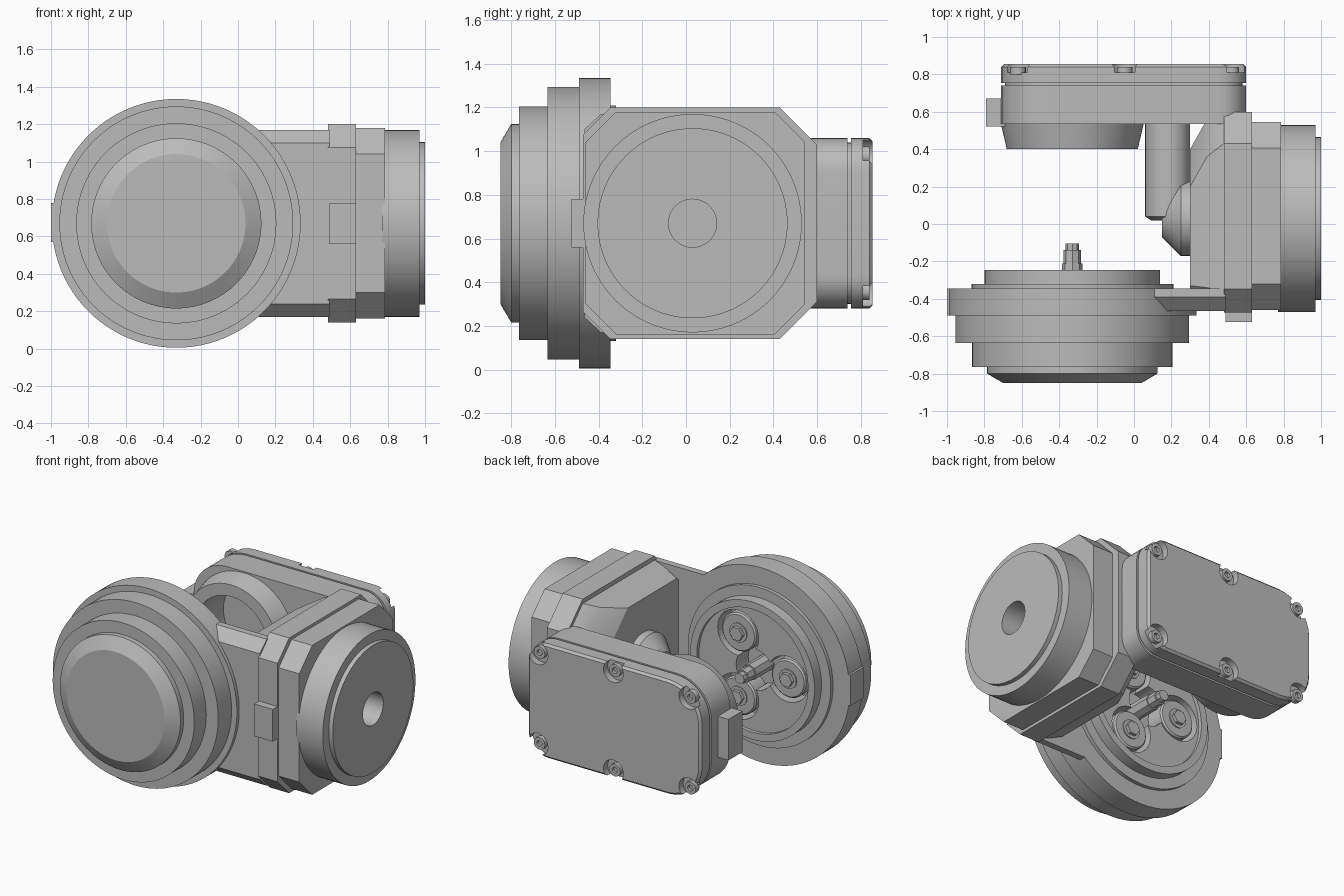
import bpy, bmesh, math
from math import cos, sin, pi, radians

if "Cube" in bpy.data.objects:
    bpy.data.objects.remove(bpy.data.objects["Cube"], do_unlink=True)

GREY = (0.5, 0.5, 0.5, 1)
mat = bpy.data.materials.new("plain grey")
mat.use_nodes = True
mat.diffuse_color = GREY
mat.node_tree.nodes["Principled BSDF"].inputs["Base Color"].default_value = GREY

MID = 0.67        # height of every main axis
DISC_X = -0.33    # axis of the front drum
HUB_Y = 0.03      # axis of the side drum


def loft(name, loops):
    """Skin a stack of equal point loops and cap both ends."""
    bm = bmesh.new()
    rows = [[bm.verts.new(p) for p in loop] for loop in loops]
    n = len(rows[0])
    for a, b in zip(rows, rows[1:]):
        for i in range(n):
            j = (i + 1) % n
            bm.faces.new((a[i], a[j], b[j], b[i]))
    bm.faces.new(rows[0])
    bm.faces.new(rows[-1])
    bmesh.ops.recalc_face_normals(bm, faces=bm.faces)
    mesh = bpy.data.meshes.new(name)
    bm.to_mesh(mesh)
    bm.free()
    mesh.materials.append(mat)
    ob = bpy.data.objects.new(name, mesh)
    bpy.context.collection.objects.link(ob)
    return ob


def turned_y(name, x, z, profile, n=64):
    """Round part about a y axis; profile holds (y, radius)."""
    angles = [2 * pi * i / n for i in range(n)]
    return loft(name, [[(x + r * cos(a), y, z + r * sin(a)) for a in angles] for y, r in profile])


def turned_x(name, profile, n=64):
    """Round part about the side axis; profile holds (x, radius)."""
    angles = [2 * pi * i / n for i in range(n)]
    return loft(name, [[(x, HUB_Y + r * cos(a), MID + r * sin(a)) for a in angles] for x, r in profile])


def box(name, x0, x1, y0, y1, z0, z1):
    return loft(name, [[(x, y0, z0), (x, y1, z0), (x, y1, z1), (x, y0, z1)] for x in (x0, x1)])


def octagon(x, y0, y1, half, front, back):
    """Chamfered section across x, with separate front and back chamfers."""
    top = [(y0, half - front), (y0 + front, half), (y1 - back, half), (y1, half - back)]
    both = top + [(y, -h) for y, h in reversed(top)]
    return [(x, y, MID + h) for y, h in both]


def rounded(y, inset):
    """Rounded outline of the rear housing, softer on its right end."""
    pts = []
    for sx, sz, x, r, start in ((1, 1, 0.6, 0.15, 0), (-1, 1, -0.71, 0.25, 90),
                                (-1, -1, -0.71, 0.25, 180), (1, -1, 0.6, 0.15, 270)):
        cx, cz = x - sx * r, MID + sz * (0.39 - r)
        for k in range(9):
            a = radians(start + 90 * k / 8)
            pts.append((cx + (r - inset) * cos(a), y, cz + (r - inset) * sin(a)))
    return pts


def cut(ob, cutter):
    mod = ob.modifiers.new("cut", "BOOLEAN")
    mod.operation = "DIFFERENCE"
    mod.solver = "EXACT"
    mod.object = cutter
    cutter.hide_render = True
    bpy.context.view_layer.objects.active = ob
    bpy.ops.object.modifier_apply(modifier=mod.name)
    bpy.data.objects.remove(cutter, do_unlink=True)


# Stepped front drum
drum = turned_y("front_drum", DISC_X, MID, [
    (-0.85, 0.37), (-0.80, 0.455), (-0.765, 0.455), (-0.765, 0.535), (-0.635, 0.535),
    (-0.635, 0.625), (-0.49, 0.625), (-0.49, 0.665), (-0.345, 0.665), (-0.345, 0.54),
    (-0.32, 0.54), (-0.32, 0.47), (-0.245, 0.47), (-0.245, 0.42), (-0.27, 0.42)], 96)
box("drum_tab", -1.0, -0.95, -0.49, -0.345, 0.57, 0.78)

# Three planet rollers in pockets behind the drum, around a centre shaft
cut(drum, turned_y("centre_pocket", DISC_X, MID, [(-0.4, 0.14), (-0.2, 0.14)], 32))
for i, deg in enumerate((60, 180, 300)):
    x, z = DISC_X + 0.25 * cos(radians(deg)), MID + 0.25 * sin(radians(deg))
    cut(drum, turned_y("pocket", x, z, [(-0.4, 0.155), (-0.2, 0.155)], 32))
    turned_y(f"planet_roller_{i}", x, z, [(-0.41, 0.13), (-0.285, 0.13), (-0.275, 0.12)], 32)
    turned_y(f"roller_washer_{i}", x, z, [(-0.28, 0.065), (-0.268, 0.065)], 24)
    turned_y(f"roller_bolt_{i}", x, z, [(-0.28, 0.048), (-0.245, 0.048)], 6)
turned_y("centre_shaft", DISC_X, MID, [(-0.41, 0.055), (-0.21, 0.055), (-0.21, 0.047),
                                       (-0.14, 0.047), (-0.14, 0.037), (-0.105, 0.037)], 8)

# Chamfered arm from drum to body
arm_section = [(-0.345, 0.5), (-0.39, 0.5), (-0.465, 0.43),
               (-0.465, -0.43), (-0.39, -0.5), (-0.345, -0.5)]
loft("arm", [[(x, y, MID + h) for y, h in arm_section] for x in (0.1, 0.49)])

# Faceted body, side drum and inner hub
loft("body", [octagon(0.3, -0.35, 0.40, 0.43, 0.02, 0.2), octagon(0.39, -0.40, 0.56, 0.47, 0.06, 0.2),
              octagon(0.48, -0.46, 0.6, 0.50, 0.1, 0.17)])
loft("body_flange", [octagon(x, -0.472, 0.6, 0.53, 0.125, 0.17) for x in (0.48, 0.63)])
loft("body_collar", [octagon(x, -0.46, 0.545, 0.51, 0.14, 0.14) for x in (0.63, 0.785)])
box("body_tab", 0.49, 0.63, -0.525, -0.46, 0.56, 0.78)
turned_x("side_drum", [(0.77, 0.5), (0.97, 0.5), (0.97, 0.435), (1.0, 0.435), (1.0, 0.11), (0.8, 0.11)], 96)
turned_x("inner_hub", [(0.15, 0.1), (0.25, 0.2), (0.32, 0.2)], 48)
turned_y("pinion_shaft", 0.18, MID, [(0.02, 0.09), (0.04, 0.12), (0.56, 0.12)], 32)

# Rear housing with an open round seat facing the drum
housing = loft("rear_housing", [rounded(0.535, 0), rounded(0.74, 0)])
cut(housing, turned_y("seat_bore", DISC_X, MID, [(0.4, 0.27), (0.70, 0.27)], 64))
seat = turned_y("motor_seat", DISC_X, MID, [(0.4, 0.35), (0.55, 0.385)])
cut(seat, turned_y("seat_hole", DISC_X, MID, [(0.3, 0.27), (0.6, 0.27)]))
box("housing_tab", -0.79, -0.69, 0.52, 0.67, 0.53, 0.81)
loft("cover_gasket", [rounded(0.73, 0.02), rounded(0.77, 0.02)])

# Cover with screw notches around its edge
cover = loft("rear_cover", [rounded(0.755, 0), rounded(0.84, 0), rounded(0.855, 0.015)])
for i, x in enumerate((-0.62, -0.05, 0.52)):
    for j, side in enumerate((-1, 1)):
        z = MID + side * (0.34 if i == 1 else 0.31)
        cut(cover, turned_y("notch", x, z, [(0.81, 0.075), (0.9, 0.075)], 24))
        turned_y(f"cover_screw_{i}_{j}", x, z, [(0.80, 0.042), (0.84, 0.042), (0.84, 0.02), (0.82, 0.02)], 16)

# Smooth round walls, keep machined edges crisp
for ob in bpy.context.scene.objects:
    ob.select_set(ob.type == "MESH")
bpy.context.view_layer.objects.active = drum
bpy.ops.object.shade_smooth_by_angle(angle=radians(25))
